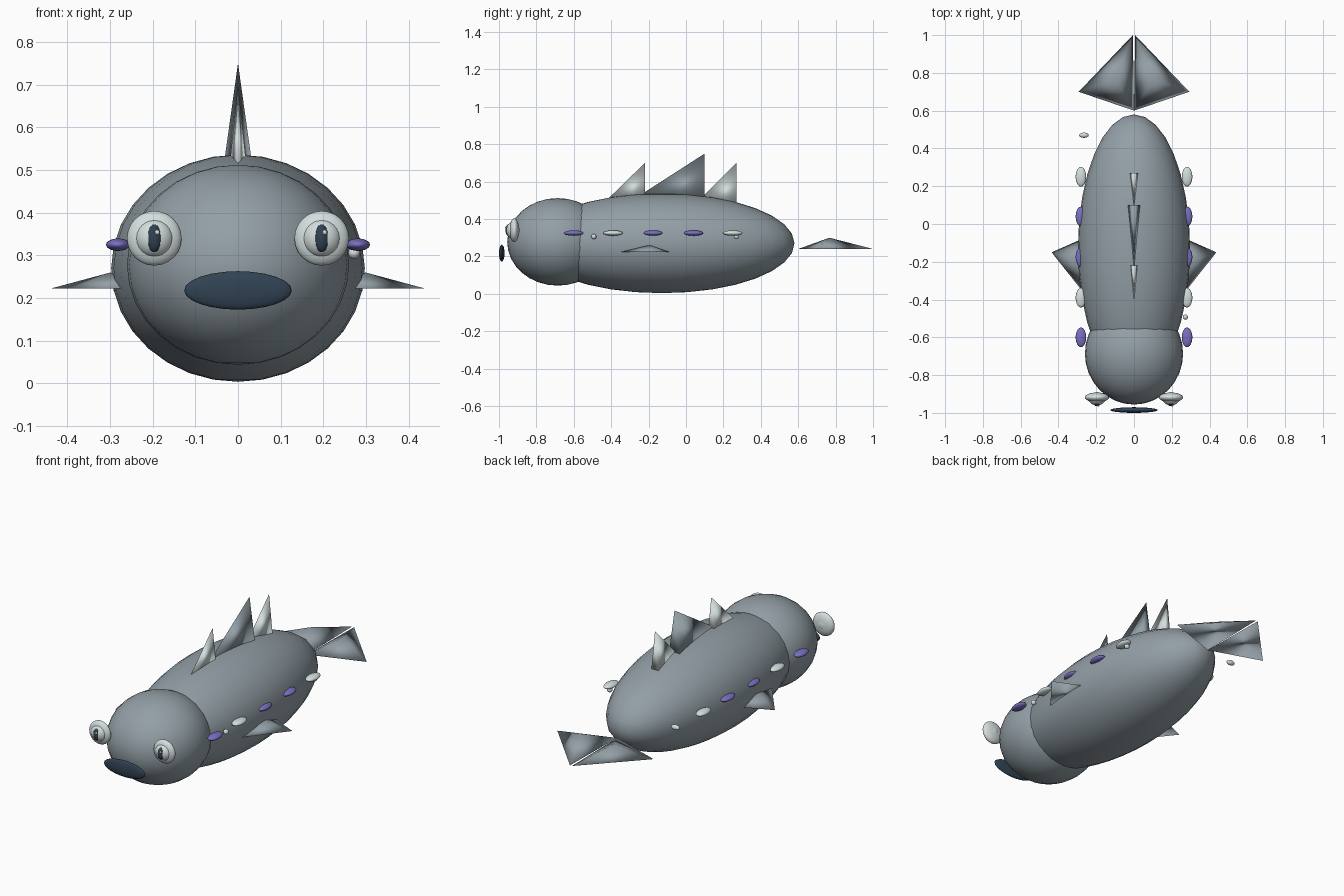
import bpy
import bmesh
from mathutils import Vector

if "Cube" in bpy.data.objects:
    bpy.data.objects.remove(bpy.data.objects["Cube"])


def material(name, rgb):
    m = bpy.data.materials.new(name)
    m.diffuse_color = (*rgb, 1)
    m.use_nodes = True
    m.node_tree.nodes["Principled BSDF"].inputs["Base Color"].default_value = m.diffuse_color
    return m


GREY = material("slate_grey", (0.29, 0.345, 0.38))
PALE = material("pale_grey", (0.66, 0.73, 0.73))
DARK = material("dark_blue", (0.03, 0.055, 0.085))
PURPLE = material("purple", (0.19, 0.16, 0.53))


def finish(name, bm, mat):
    bmesh.ops.recalc_face_normals(bm, faces=bm.faces)
    me = bpy.data.meshes.new(name)
    bm.to_mesh(me)
    bm.free()
    me.materials.append(mat)
    for p in me.polygons:
        p.use_smooth = True
    ob = bpy.data.objects.new(name, me)
    bpy.context.collection.objects.link(ob)
    return ob


def ellipsoid(name, centre, radii, mat, seg=24, rings=12):
    bm = bmesh.new()
    bmesh.ops.create_uvsphere(bm, u_segments=seg, v_segments=rings, radius=1)
    bmesh.ops.scale(bm, vec=radii, verts=bm.verts)
    bmesh.ops.translate(bm, vec=centre, verts=bm.verts)
    return finish(name, bm, mat)


def fin(name, base, apex, mat):
    """Three-sided pyramid on a triangular base."""
    bm = bmesh.new()
    a, b, c, top = [bm.verts.new(v) for v in (*base, apex)]
    for f in ((a, b, c), (a, b, top), (b, c, top), (c, a, top)):
        bm.faces.new(f)
    return finish(name, bm, mat)


def flat_fin(name, outline, z, height, side, mat):
    """Low pyramid lying flat, its peak above the middle of the outline."""
    base = [Vector((side * x, y, z)) for x, y in outline]
    peak = sum(base, Vector()) / 3 + Vector((0, 0, height))
    return fin(name, base, peak, mat)


# Body, head and mouth
ellipsoid("body", (0, -0.13, 0.27), (0.297, 0.71, 0.266), GREY, 32, 16)
ellipsoid("head", (0, -0.686, 0.278), (0.26, 0.27, 0.234), GREY, 32, 16)
ellipsoid("mouth", (0, -0.985, 0.218), (0.126, 0.015, 0.045), DARK)

# Back fins: front y, rear y, front z, peak z, foot z, half width
for name, y0, y1, z0, z1, zb, w, mat in (
        ("front_back_fin", -0.42, -0.22, 0.505, 0.70, 0.50, 0.021, PALE),
        ("middle_back_fin", -0.25, 0.10, 0.525, 0.75, 0.50, 0.035, GREY),
        ("rear_back_fin", 0.08, 0.27, 0.51, 0.70, 0.46, 0.024, PALE)):
    fin(name, [(0, y0, z0), (w, y1, zb), (-w, y1, zb)], (0, y1, z1), mat)

for side, tag in ((1, "right"), (-1, "left")):
    # Tail and side fins
    flat_fin("tail_fin_" + tag, [(0.0, 0.6), (0.293, 0.7), (0.006, 1.0)],
             0.24, 0.06, side, GREY)
    flat_fin("side_fin_" + tag, [(0.436, -0.15), (0.25, -0.385), (0.21, -0.05)],
             0.223, 0.037, side, GREY)

    # Eyes
    ex = side * 0.196
    ellipsoid("eye_rim_" + tag, (ex, -0.918, 0.34), (0.064, 0.026, 0.064), PALE)
    ellipsoid("eyeball_" + tag, (ex, -0.925, 0.34), (0.045, 0.035, 0.045), PALE)
    ellipsoid("pupil_" + tag, (ex, -0.947, 0.34), (0.018, 0.018, 0.033), DARK)
    ellipsoid("eye_glint_" + tag, (ex + 0.007, -0.962, 0.354),
              (0.006, 0.005, 0.006), PALE, 12, 8)

    # Row of spots along the flank
    for i, (y, mat) in enumerate(((-0.60, PURPLE), (-0.39, PALE), (-0.175, PURPLE),
                                  (0.04, PURPLE), (0.25, PALE))):
        ellipsoid(f"flank_spot_{tag}_{i}", (side * 0.281, y, 0.325),
                  (0.028, 0.052, 0.0145), mat)

# Small stray bubbles
ellipsoid("bubble_front", (0.272, -0.493, 0.306), (0.014, 0.014, 0.014), PALE, 16, 8)
ellipsoid("bubble_middle", (0.275, 0.27, 0.306), (0.014, 0.014, 0.014), PALE, 16, 8)
ellipsoid("bubble_rear", (-0.265, 0.47, 0.32), (0.025, 0.014, 0.014), PALE, 16, 8)
